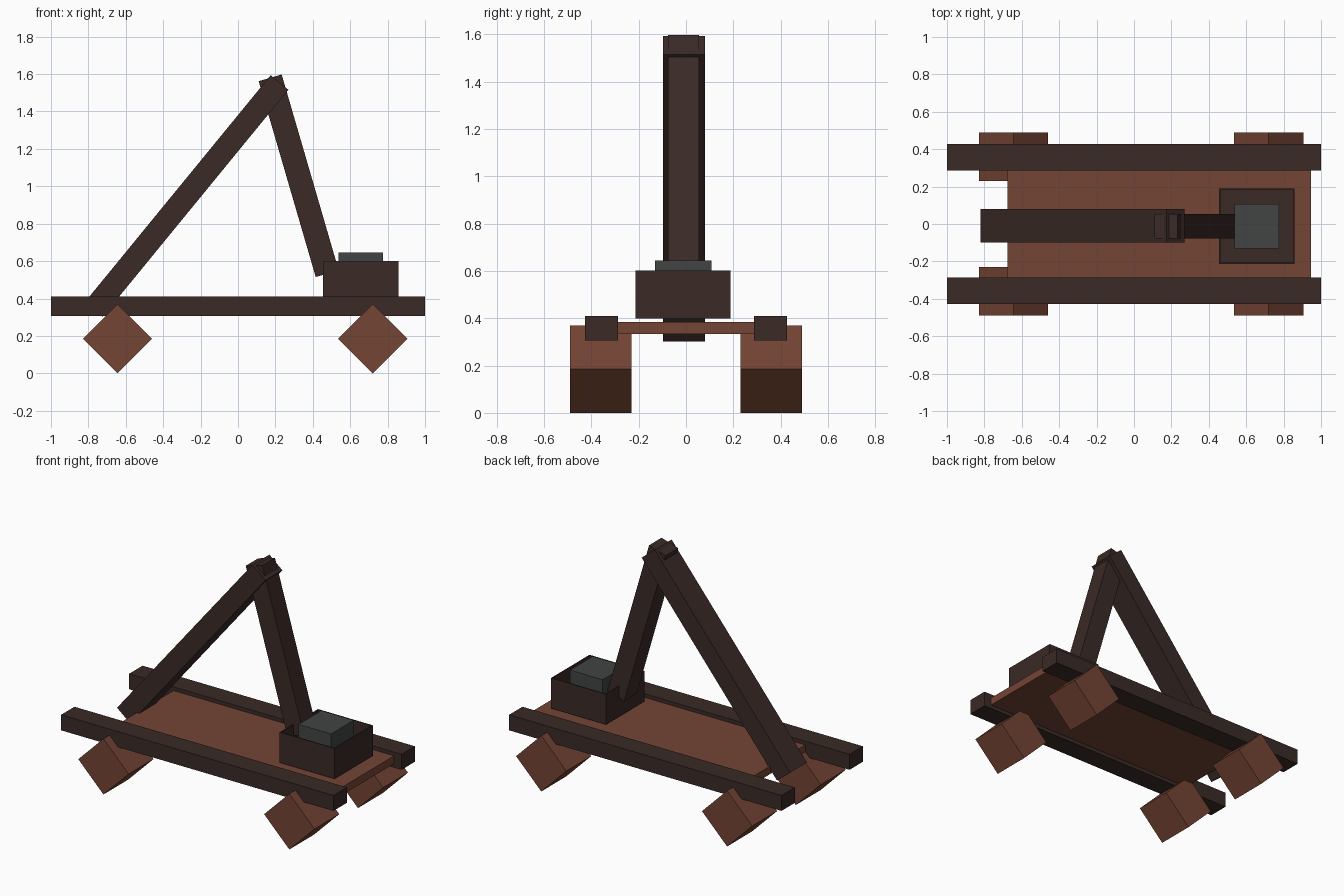
import bpy, bmesh
from math import atan2, hypot
from mathutils import Matrix, Vector

if "Cube" in bpy.data.objects:
    bpy.data.objects.remove(bpy.data.objects["Cube"])


def material(name, rgb):
    m = bpy.data.materials.new(name)
    m.diffuse_color = (*rgb, 1)
    m.use_nodes = True
    m.node_tree.nodes["Principled BSDF"].inputs["Base Color"].default_value = m.diffuse_color
    return m


DARK = material("dark_wood", (0.042, 0.023, 0.019))
WOOD = material("red_wood", (0.175, 0.058, 0.034))
STONE = material("stone", (0.054, 0.058, 0.058))


def finish(name, bm, mat):
    bmesh.ops.recalc_face_normals(bm, faces=bm.faces)
    me = bpy.data.meshes.new(name)
    bm.to_mesh(me)
    bm.free()
    me.materials.append(mat)
    ob = bpy.data.objects.new(name, me)
    bpy.context.collection.objects.link(ob)
    return ob


def cube_bm(x, y, z):
    """Box from (min, max) ranges on each axis."""
    bm = bmesh.new()
    bmesh.ops.create_cube(bm, size=1)
    for v in bm.verts:
        v.co = Vector([(r[0] + r[1]) / 2 + c * (r[1] - r[0])
                       for r, c in zip((x, y, z), v.co)])
    return bm


def box(name, x, y, z, mat):
    return finish(name, cube_bm(x, y, z), mat)


def beam(name, a, b, thick, y, mat):
    """Square-ended beam in the xz plane with centre line from a to b."""
    dx, dz = b[0] - a[0], b[1] - a[1]
    bm = cube_bm((0, hypot(dx, dz)), y, (-thick / 2, thick / 2))
    bm.transform(Matrix.Translation((a[0], 0, a[1]))
                 @ Matrix.Rotation(-atan2(dz, dx), 4, 'Y'))
    return finish(name, bm, mat)


# Chassis: deck and two side rails
box("deck", (-0.675, 0.945), (-0.29, 0.29), (0.333, 0.385), WOOD)
for side, s in (("front", -1), ("back", 1)):
    y = sorted((s * 0.287, s * 0.427))
    box(f"{side}_rail", (-1, 1), y, (0.307, 0.41), DARK)

    # Four-sided wheels standing on a corner
    for end, cx in (("left", -0.645), ("right", 0.72)):
        bm = bmesh.new()
        bmesh.ops.create_cone(bm, cap_ends=True, segments=4,
                              radius1=0.185, radius2=0.185, depth=0.26)
        bm.transform(Matrix.Translation((cx, s * 0.36, 0.185))
                     @ Matrix.Rotation(1.5707963, 4, 'X'))
        finish(f"{side}_{end}_wheel", bm, WOOD)

# Throwing arm and the hanger that carries the weight box
beam("long_arm", (-0.772, 0.341), (0.222, 1.555), 0.123, (-0.098, 0.08), DARK)
beam("hanger", (0.172, 1.58), (0.477, 0.533), 0.128, (-0.077, 0.054), DARK)

# Open-topped weight box with thin walls
bm = cube_bm((0.455, 0.858), (-0.213, 0.189), (0.4, 0.602))
bm.normal_update()
top = max(bm.faces, key=lambda f: f.calc_center_median().z)
bmesh.ops.inset_region(bm, faces=[top], thickness=0.009)
ext = bmesh.ops.extrude_face_region(bm, geom=[top])
bmesh.ops.translate(bm, vec=(0, 0, -0.19),
                    verts=[g for g in ext["geom"] if isinstance(g, bmesh.types.BMVert)])
if top.is_valid:
    bmesh.ops.delete(bm, geom=[top], context='FACES_ONLY')
finish("weight_box", bm, DARK)

# Stone counterweight
box("counterweight", (0.537, 0.776), (-0.132, 0.108), (0.412, 0.645), STONE)
